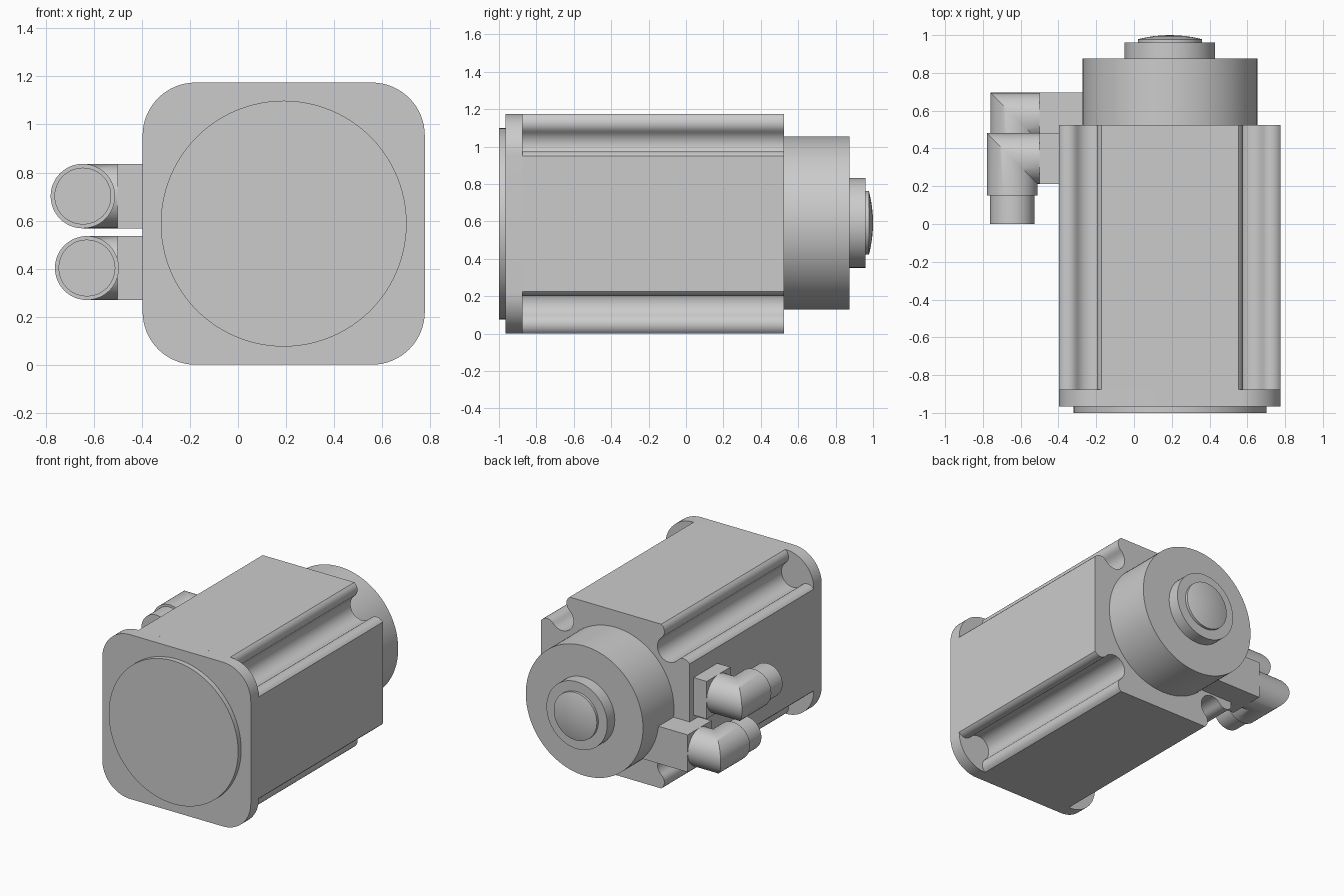
import bpy, bmesh
from math import sin, cos, pi, radians

if "Cube" in bpy.data.objects:
    bpy.data.objects.remove(bpy.data.objects["Cube"], do_unlink=True)

CX, CZ, HALF = 0.19, 0.5875, 0.5865   # motor axis and half width of the housing

metal = bpy.data.materials.new("plain grey")
metal.use_nodes = True
GREY = (0.6, 0.6, 0.6, 1)
metal.diffuse_color = GREY
metal.node_tree.nodes["Principled BSDF"].inputs["Base Color"].default_value = GREY


def loft(name, rings, tip=None):
    """Join equal-sized rings of points, closing both ends."""
    bm = bmesh.new()
    loops = [[bm.verts.new(p) for p in ring] for ring in rings]
    n = len(loops[0])
    for a, b in zip(loops, loops[1:]):
        for i in range(n):
            j = (i + 1) % n
            bm.faces.new((a[i], a[j], b[j], b[i]))
    bm.faces.new(loops[0])
    if tip:
        top = bm.verts.new(tip)
        for i in range(n):
            bm.faces.new((loops[-1][i], loops[-1][(i + 1) % n], top))
    else:
        bm.faces.new(loops[-1])
    bmesh.ops.recalc_face_normals(bm, faces=bm.faces)
    mesh = bpy.data.meshes.new(name)
    bm.to_mesh(mesh)
    bm.free()
    obj = bpy.data.objects.new(name, mesh)
    bpy.context.collection.objects.link(obj)
    mesh.materials.append(metal)
    bpy.ops.object.select_all(action='DESELECT')
    obj.select_set(True)
    bpy.context.view_layer.objects.active = obj
    bpy.ops.object.shade_smooth_by_angle(angle=radians(30))
    return obj


def turned(name, x, z, profile, tip=None, n=96):
    """Round part along y from (radius, y) pairs."""
    rings = [[(x + r * cos(2 * pi * i / n), y, z + r * sin(2 * pi * i / n))
              for i in range(n)] for r, y in profile]
    return loft(name, rings, tip)


def arc(ca, cb, r, start, end, n):
    angles = [radians(start + (end - start) * i / n) for i in range(n + 1)]
    return [(ca + r * cos(t), cb + r * sin(t)) for t in angles]


def square_section(name, corner, y0, y1):
    """Extrude a square whose four corners share one inset profile."""
    pts = []
    for sx, sz, flip in ((1, 1, 0), (1, -1, 1), (-1, -1, 0), (-1, 1, 1)):
        for a, b in (corner[::-1] if flip else corner):
            pts.append((CX + sx * (HALF - a), CZ + sz * (HALF - b)))
    return loft(name, [[(x, y, z) for x, z in pts] for y in (y0, y1)])


def block(name, x0, x1, y0, y1, z0, z1):
    return loft(name, [[(x, y0, z0), (x, y1, z0), (x, y1, z1), (x, y0, z1)]
                       for x in (x0, x1)])


# Front flange with rounded corners and raised pilot disc
R = 0.22
square_section("front_flange", arc(R, R, R, 270, 180, 16), -0.965, -0.875)
turned("pilot_disc", CX, CZ, [(0.511, -1.0), (0.511, -0.965)])

# Housing with a hollow groove along each corner: rounded lips around a bowl
half_groove = arc(0.2595, 0.0485, 0.06, 234, 129, 8)
half_groove += arc(0.165, 0.165, 0.09, -51, 45, 10)[1:]
groove = half_groove + [(b, a) for a, b in half_groove[-2::-1]]
square_section("housing", groove, -0.875, 0.525)

# Rear cover, step and domed cap
turned("rear_cover", CX, 0.592, [(0.463, 0.525), (0.463, 0.875)])
turned("rear_step", CX, 0.592, [(0.24, 0.875), (0.24, 0.96)])
dome = [(0.17 * cos(t), 0.978 + 0.022 * (1 - cos(t) ** 2))
        for t in (radians(15 * k) for k in range(6))]
turned("rear_cap", CX, 0.592, [(0.17, 0.96)] + dome, tip=(CX, 1.0, 0.592))


# Angled cable connectors on the right side
def connector(name, cx, cy, cz, r, root, n=48):
    y_end = cy - 0.197
    rings = [[], [], []]
    for i in range(n):
        u, v = r * cos(2 * pi * i / n), r * sin(2 * pi * i / n)
        rings[0].append((-0.5, cy + u, cz + v))
        rings[1].append((cx - u, cy + u, cz + v))
        rings[2].append((cx - u, y_end, cz + v))
    loft(name + "_elbow", rings)
    turned(name + "_plug", cx, cz, [(0.118, y_end), (0.118, y_end - 0.15)], n=n)
    block(name + "_base", -0.5, root, cy - r, cy + r, cz - r, cz + r)


connector("upper_connector", -0.645, 0.347, 0.702, 0.134, -0.39)
connector("lower_connector", -0.628, 0.562, 0.403, 0.133, -0.1)
